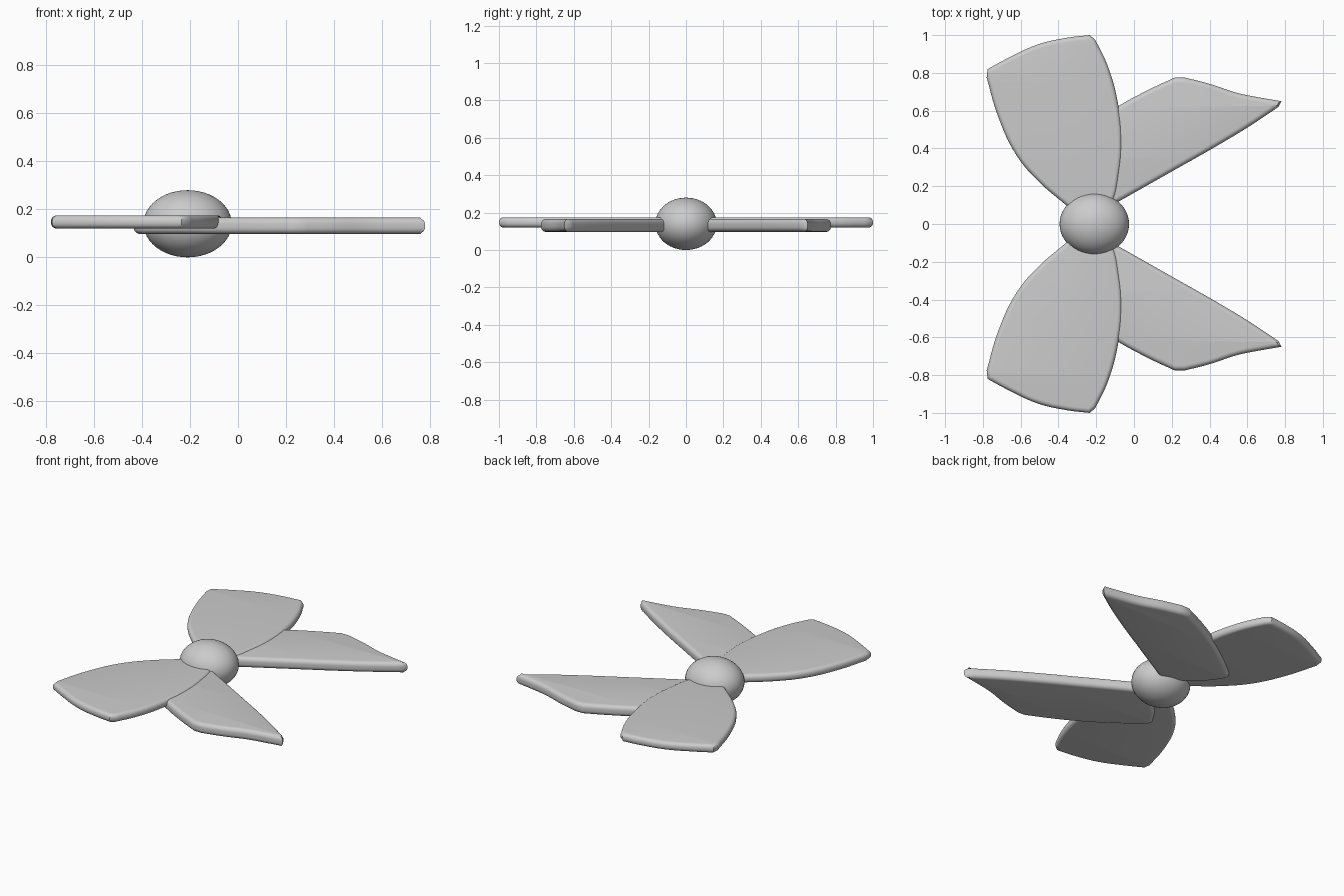
import bpy
import math

if "Cube" in bpy.data.objects:
    bpy.data.objects.remove(bpy.data.objects["Cube"])


def finish(obj, angle=40):
    bpy.ops.object.select_all(action='DESELECT')
    obj.select_set(True)
    bpy.context.view_layer.objects.active = obj
    bpy.ops.object.shade_smooth_by_angle(angle=math.radians(angle))


def blade_pair(name, outline, z_low, z_high, rim):
    """Pillow-edged plate from an outline of (x, y, is_corner), mirrored across y = 0."""
    curve = bpy.data.curves.new(name, 'CURVE')
    curve.dimensions = '2D'
    curve.fill_mode = 'BOTH'
    curve.resolution_u = 6
    curve.extrude = (z_high - z_low) / 2 - rim
    curve.bevel_depth = rim
    curve.bevel_resolution = 4
    curve.offset = -rim
    spline = curve.splines.new('BEZIER')
    spline.bezier_points.add(len(outline) - 1)
    spline.use_cyclic_u = True
    for point, (x, y, corner) in zip(spline.bezier_points, outline):
        point.co = (x, y, 0)
        point.handle_left_type = point.handle_right_type = 'VECTOR' if corner else 'AUTO'
    obj = bpy.data.objects.new(name, curve)
    obj.location.z = (z_low + z_high) / 2
    bpy.context.collection.objects.link(obj)

    # Turn the curve into a welded mesh, then mirror it
    bpy.ops.object.select_all(action='DESELECT')
    obj.select_set(True)
    bpy.context.view_layer.objects.active = obj
    bpy.ops.object.convert(target='MESH')
    obj = bpy.context.view_layer.objects.active
    weld = obj.modifiers.new("weld", 'WELD')
    weld.merge_threshold = 0.0005
    mirror = obj.modifiers.new("mirror", 'MIRROR')
    mirror.use_axis = (False, True, False)
    mirror.use_mirror_merge = False
    for mod in ("weld", "mirror"):
        bpy.ops.object.modifier_apply(modifier=mod)
    finish(obj)


# Central hub
bpy.ops.mesh.primitive_uv_sphere_add(segments=48, ring_count=24, radius=1,
                                     location=(-0.21, 0, 0.14))
hub = bpy.context.object
hub.name = "hub"
hub.scale = (0.184, 0.164, 0.14)
finish(hub, 60)

# Broad upper blades (outline runs anticlockwise)
blade_pair("upper_blades", [
    (-0.17, 0.03, 1), (-0.11, 0.12, 0), (-0.08, 0.25, 0), (-0.064, 0.45, 0),
    (-0.085, 0.64, 0), (-0.14, 0.84, 0), (-0.205, 0.975, 1), (-0.235, 1.0, 1),
    (-0.36, 0.985, 0), (-0.51, 0.95, 0), (-0.66, 0.882, 0), (-0.775, 0.82, 1),
    (-0.78, 0.775, 1), (-0.72, 0.57, 0), (-0.62, 0.36, 0), (-0.5, 0.22, 0),
    (-0.36, 0.1, 0), (-0.28, 0.03, 1),
], 0.12, 0.175, 0.024)

# Narrow lower blades
blade_pair("lower_blades", [
    (-0.15, 0.08, 1), (0.2, 0.278, 0), (0.45, 0.42, 0), (0.62, 0.523, 0),
    (0.765, 0.62, 1), (0.78, 0.65, 1), (0.68, 0.667, 0), (0.55, 0.693, 0),
    (0.4, 0.742, 0), (0.27, 0.775, 1), (0.215, 0.775, 1), (0.08, 0.712, 0),
    (-0.09, 0.62, 0), (-0.27, 0.5, 0), (-0.425, 0.38, 1), (-0.435, 0.345, 1),
    (-0.36, 0.24, 0),
], 0.097, 0.166, 0.026)
